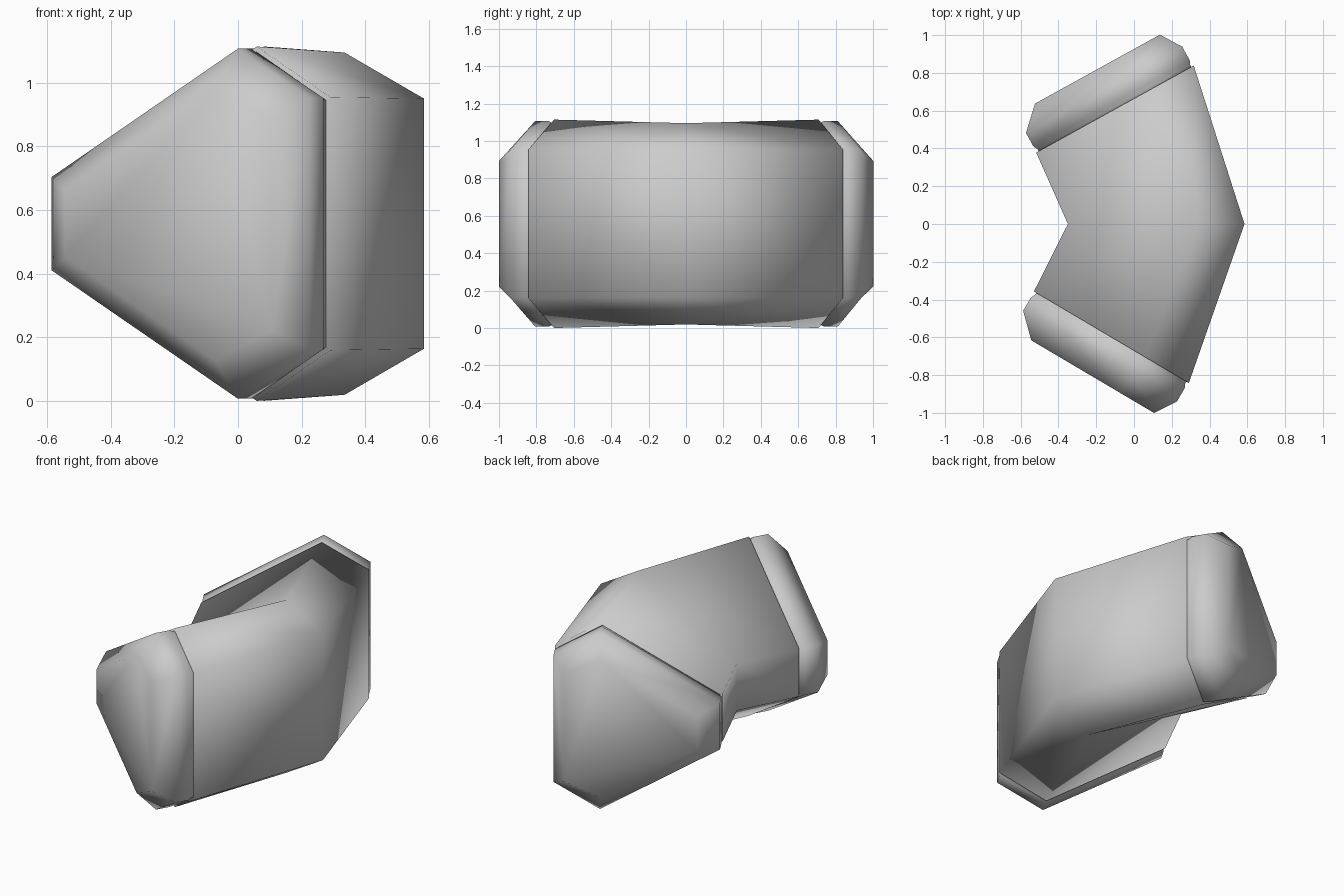
import bpy, bmesh
from math import radians, cos, sin
from mathutils import Vector

cube = bpy.data.objects.get("Cube")
if cube:
    bpy.data.objects.remove(cube, do_unlink=True)

MID_Z = 0.557  # height of the horizontal symmetry plane

grey = bpy.data.materials.new("plain_grey")
grey.use_nodes = True
grey.diffuse_color = (0.6, 0.6, 0.6, 1)
grey.node_tree.nodes["Principled BSDF"].inputs["Base Color"].default_value = (0.6, 0.6, 0.6, 1)


def hexagon(inner, ridge, outer):
    """Six (across, z) points mirrored about MID_Z from three (across, half height) pairs."""
    half = [inner, ridge, outer]
    return ([(u, MID_Z + h) for u, h in half] +
            [(u, MID_Z - h) for u, h in reversed(half)])


def place(profile, corner, angle, side, depth=0.0):
    """Stand a profile on an end plane; side is -1 for the front, +1 for the back."""
    a = radians(angle)
    along = Vector((cos(a), side * sin(a), 0))
    out = Vector((-sin(a), side * cos(a), 0))
    base = Vector((corner[0], corner[1], 0)) + out * depth
    return [base + along * u + Vector((0, 0, z)) for u, z in profile]


def loft(name, loops):
    """Closed smooth solid through a series of matching loops."""
    bm = bmesh.new()
    rings = [[bm.verts.new(p) for p in loop] for loop in loops]
    n = len(rings[0])
    for a, b in zip(rings, rings[1:]):
        for i in range(n):
            j = (i + 1) % n
            bm.faces.new((a[i], a[j], b[j], b[i]))
    bm.faces.new(rings[0])
    bm.faces.new(rings[-1])
    bmesh.ops.recalc_face_normals(bm, faces=bm.faces)
    for f in bm.faces:
        f.smooth = True
    mesh = bpy.data.meshes.new(name)
    bm.to_mesh(mesh)
    bm.free()
    mesh.materials.append(grey)
    obj = bpy.data.objects.new(name, mesh)
    bpy.context.collection.objects.link(obj)


# End planes: inner corner, angle, side
FRONT = ((-0.53, -0.357), 30.6, -1)
BACK = ((-0.518, 0.378), 28.9, 1)

# Bent body, mitred in the middle
end = hexagon((0, 0.148), (0.684, 0.557), (0.953, 0.398))
bend = [Vector((x, 0, z)) for x, z in
        hexagon((-0.35, 0.148), (0.335, 0.538), (0.585, 0.393))]
loft("bent_body", [place(end, *FRONT), bend, place(end, *BACK)])

# End caps: small groove at the seam, straight rim, chamfered face
neck = hexagon((0.015, 0.14), (0.683, 0.54), (0.938, 0.388))
rim = hexagon((0.003, 0.146), (0.684, 0.55), (0.948, 0.395))
face = hexagon((0.12, 0.105), (0.667, 0.43), (0.875, 0.335))
steps = [(neck, -0.01), (neck, 0.012), (rim, 0.035), (rim, 0.117), (face, 0.23)]
for name, spot in (("front_cap", FRONT), ("back_cap", BACK)):
    loft(name, [place(p, *spot, depth) for p, depth in steps])
